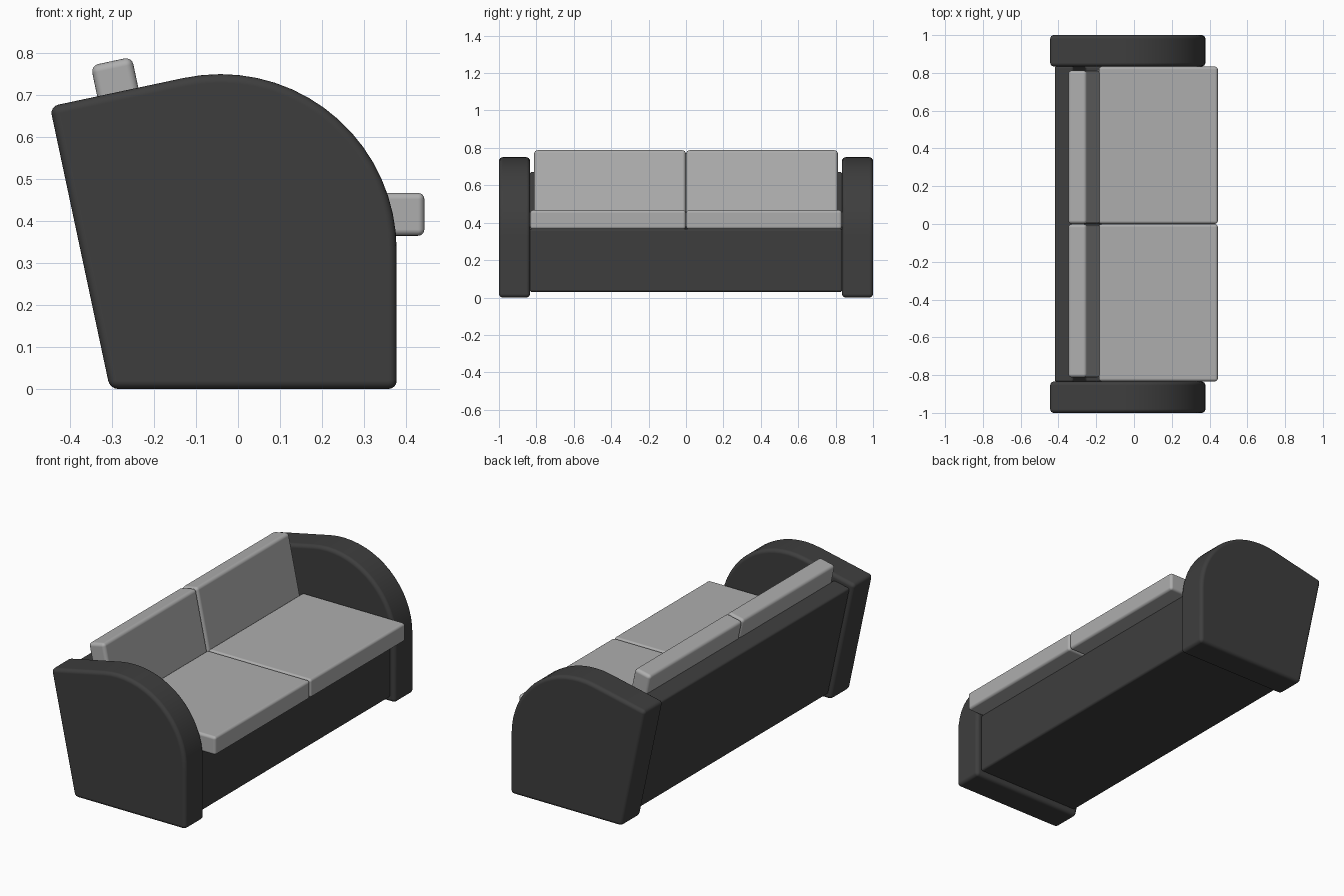
import bpy, math

if "Cube" in bpy.data.objects:
    bpy.data.objects.remove(bpy.data.objects["Cube"])


def material(name, v):
    m = bpy.data.materials.new(name)
    m.diffuse_color = (v, v, v, 1)
    m.use_nodes = True
    m.node_tree.nodes["Principled BSDF"].inputs["Base Color"].default_value = m.diffuse_color
    return m


DARK = material("dark grey upholstery", 0.048)
LIGHT = material("light grey cushion", 0.42)


def extrude(name, profile, y0, y1, mat, bevel):
    """Extrude an xz profile along y and round its edges."""
    n = len(profile)
    verts = [(x, y, z) for y in (y0, y1) for x, z in profile]
    faces = [tuple(range(n)), tuple(range(2 * n - 1, n - 1, -1))]
    faces += [(i, i + n, (i + 1) % n + n, (i + 1) % n) for i in range(n)]
    me = bpy.data.meshes.new(name)
    me.from_pydata(verts, [], faces)
    me.materials.append(mat)
    for p in me.polygons:
        p.use_smooth = True
    ob = bpy.data.objects.new(name, me)
    bpy.context.collection.objects.link(ob)
    b = ob.modifiers.new("rounded edges", "BEVEL")
    b.width = bevel
    b.segments = 4
    b.limit_method = "ANGLE"
    b.angle_limit = math.radians(30)
    b.harden_normals = True
    return ob


# Side arm outline: leaning back edge, sloped top, big front arc
cx, cz, r = -0.042, 0.33, 0.42
arm = [(-0.305, 0.0), (0.378, 0.0)]
arm += [(cx + r * math.cos(math.radians(a)), cz + r * math.sin(math.radians(a)))
        for a in range(0, 103, 6)]
arm.append((-0.448, 0.673))

# Base and leaning backrest as one L-shaped frame
frame = [(-0.288, 0.03), (0.352, 0.03), (0.352, 0.367),
         (-0.257, 0.367), (-0.322, 0.673), (-0.422, 0.652)]
extrude("base_and_backrest", frame, -0.836, 0.836, DARK, 0.012)

# Cushion outlines
seat = [(-0.186, 0.365), (0.444, 0.365), (0.444, 0.467), (-0.186, 0.467)]
t = math.radians(12)
ux, uz = math.cos(t), math.sin(t)
px, pz = -0.253, 0.791          # top front corner of back cushion
w, h = 0.1, 0.43
back = [(px + h * uz - w * ux, pz - h * ux - w * uz), (px + h * uz, pz - h * ux),
        (px, pz), (px - w * ux, pz - w * uz)]

for side, s in (("left", 1), ("right", -1)):
    def span(a, b):
        return sorted((s * a, s * b))
    extrude(side + "_arm", arm, *span(0.834, 1.0), DARK, 0.02)
    extrude(side + "_seat_cushion", seat, *span(0.001, 0.833), LIGHT, 0.015)
    extrude(side + "_back_cushion", back, *span(0.001, 0.812), LIGHT, 0.018)
